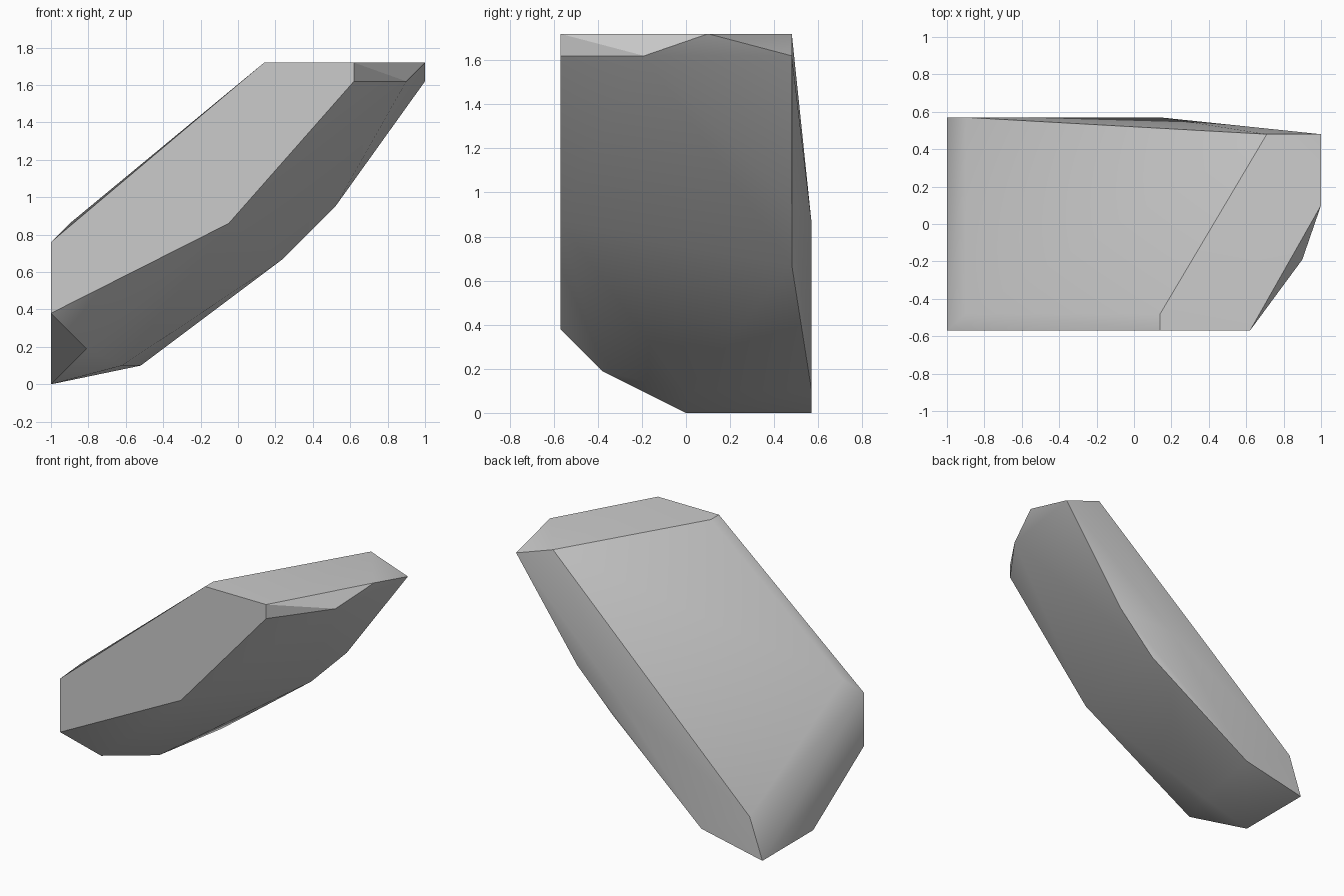
import bpy, bmesh, math

old = bpy.data.objects.get("Cube")
if old:
    bpy.data.objects.remove(old, do_unlink=True)

# Stone colour
stone = bpy.data.materials.new("stone_grey")
stone.use_nodes = True
grey = (0.6, 0.6, 0.6, 1)
stone.diffuse_color = grey
stone.node_tree.nodes["Principled BSDF"].inputs["Base Color"].default_value = grey

# Corner points of the leaning slab
front_face = [(x, -.57, z) for x, z in
              [(-1, .38), (-1, .76), (.14, 1.72), (.62, 1.72), (.62, 1.62), (-.05, .86)]]
top_cap = [(.14, -.48, 1.72), (.71, .48, 1.72), (1, .1, 1.72)]
under_lip = [(1, .48, 1.62), (.9, -.19, 1.62)]
back_edge = [(.52, .48, .95), (.24, .48, .67), (-.52, .57, .1), (.14, .57, .86)]
slope_corners = [(-.9, -.48, .86), (-.9, .57, .286)]
foot = [(-1, 0, 0), (-1, .57, 0), (-.81, -.38, .19), (-.62, 0, .1)]

# Wrap the points in one convex rock
bm = bmesh.new()
for p in front_face + top_cap + under_lip + back_edge + slope_corners + foot:
    bm.verts.new(p)
bmesh.ops.convex_hull(bm, input=bm.verts)
loose = [v for v in bm.verts if not v.link_faces]
bmesh.ops.delete(bm, geom=loose, context='VERTS')
bmesh.ops.recalc_face_normals(bm, faces=bm.faces)

mesh = bpy.data.meshes.new("rock_slab")
bm.to_mesh(mesh)
bm.free()
mesh.materials.append(stone)
rock = bpy.data.objects.new("rock_slab", mesh)
bpy.context.collection.objects.link(rock)

# Soft shading with crisp main edges
bpy.ops.object.select_all(action='DESELECT')
rock.select_set(True)
bpy.context.view_layer.objects.active = rock
bpy.ops.object.shade_smooth_by_angle(angle=math.radians(30))
